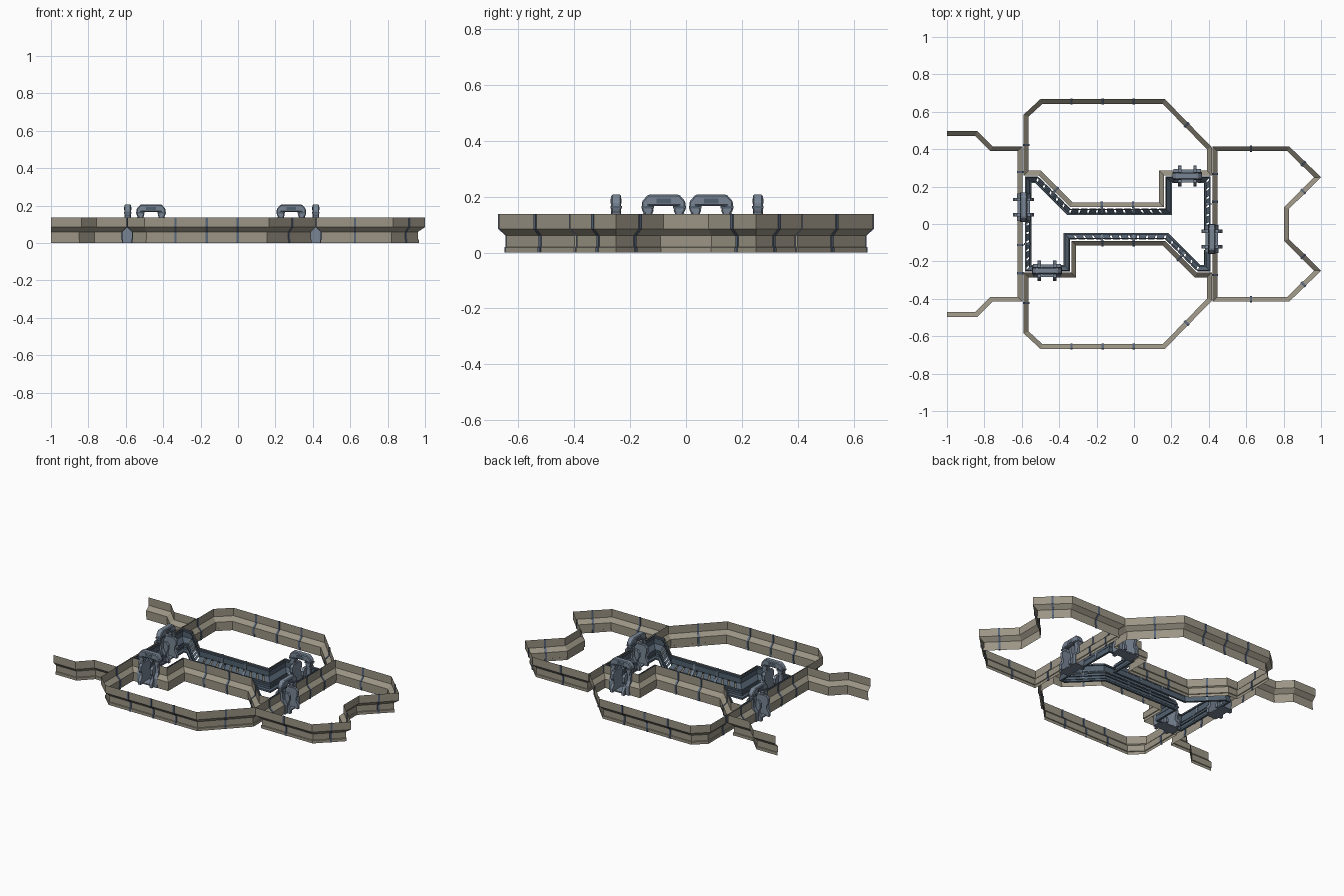
import bpy, bmesh, math
from mathutils import Vector, Matrix

if "Cube" in bpy.data.objects:
    bpy.data.objects.remove(bpy.data.objects["Cube"])


def material(name, rgb):
    m = bpy.data.materials.new(name)
    m.diffuse_color = (*rgb, 1)
    m.use_nodes = True
    m.node_tree.nodes["Principled BSDF"].inputs["Base Color"].default_value = m.diffuse_color
    return m


TAN = material("tan_panel", (0.33, 0.30, 0.235))
STEEL = material("blue_grey_steel", (0.19, 0.235, 0.30))
DARK = material("dark_steel", (0.085, 0.12, 0.16))
SEAM = material("seam_blue", (0.10, 0.135, 0.20))

# wall cross-section: (distance towards the room, height)
PROFILE = [(0, .137), (0, .085), (.026, .06), (.026, .02), (.022, .018), (.022, 0)]


def add_object(name, bm, mat):
    me = bpy.data.meshes.new(name)
    bm.to_mesh(me)
    bm.free()
    me.materials.append(mat)
    ob = bpy.data.objects.new(name, me)
    bpy.context.collection.objects.link(ob)
    return ob


def miters(path):
    """Inward (left) offset vector at every path point."""
    pts = [Vector(p) for p in path]
    nrm = []
    for a, b in zip(pts, pts[1:]):
        d = (b - a).normalized()
        nrm.append(Vector((-d.y, d.x)))
    out = [nrm[0]]
    for a, b in zip(nrm, nrm[1:]):
        out.append((a + b) / (1 + a.dot(b)))
    return pts, out + [nrm[-1]]


def sweep(bm, path, profile, closed=False, slots=False):
    pts, off = miters(path)
    rings = [[bm.verts.new((*(p + o * d), z)) for d, z in profile] for p, o in zip(pts, off)]
    n = len(profile)
    for i, (ra, rb) in enumerate(zip(rings, rings[1:])):
        length = (pts[i + 1] - pts[i]).length
        for j in range(n if closed else n - 1):
            k = (j + 1) % n
            if slots and j == 1 and length > .22:
                # slotted ledge: plates with small gaps
                count = int(length / .045)
                for c in range(count):
                    t0, t1 = c / count, (c + .78) / count
                    q = [ra[j].co.lerp(rb[j].co, t0), ra[k].co.lerp(rb[k].co, t0),
                         ra[k].co.lerp(rb[k].co, t1), ra[j].co.lerp(rb[j].co, t1)]
                    bm.faces.new([bm.verts.new(v) for v in q])
            else:
                bm.faces.new((ra[j], ra[k], rb[k], rb[j]))
    if closed:
        bm.faces.new(rings[0])
        bm.faces.new(rings[-1][::-1])


def wall(name, path, mat=TAN, slots=False):
    bm = bmesh.new()
    sweep(bm, path, PROFILE, slots=slots)
    add_object(name, bm, mat)
    # raised seam ribs between wall modules
    bm = bmesh.new()
    t = .004
    rib = [(d - t, z) for d, z in PROFILE] + [(d + t, z) for d, z in reversed(PROFILE)]
    for a, b in zip(path, path[1:]):
        a, b = Vector(a), Vector(b)
        length = (b - a).length
        if length < .2:
            continue
        step = (b - a).normalized() * .006
        n = max(2, round(length / .166))
        for i in range(1, n):
            c = a.lerp(b, i / n)
            sweep(bm, [c - step, c + step], rib, closed=True)
    if bm.verts:
        add_object(name + "_seams", bm, STEEL if mat is DARK else SEAM)
    else:
        bm.free()


def turn(path):
    """Half turn about the corridor centre."""
    return [(-.174 - x, -y) for x, y in path]


# inner edges shared (by half turn) between the two side rooms
inner = [(-.59, .26), (-.51, .26), (-.34, .09), (.161, .09), (.161, .26), (.235, .26)]
stub = [(.335, .26), (.416, .26)]
outer = [(.416, .41), (.165, .668), (-.5, .668), (-.59, .585)]
wall("back_room_wall", stub + outer + inner)
wall("front_room_wall", turn(stub) + [(x, -y) for x, y in reversed(outer)] + turn(inner))

# right room, with notched end
half = [(.42, -.415), (.83, -.415), (1.0, -.25), (.828, -.08)]
wall("right_room_wall", [(.42, -.13)] + half + [(x, -y) for x, y in reversed(half)] + [(.42, -.03)])

# left room, open at its outer end
arm = [(-1, -.497), (-.838, -.497), (-.757, -.415), (-.596, -.415)]
wall("left_room_wall_front", arm + [(-.596, .04)])
wall("left_room_wall_back", [(-.596, .14)] + [(x, -y) for x, y in reversed(arm)])

# central corridor: dark slotted walls with rails
long_side = [(.235, .254), (.168, .254), (.168, .083), (-.34, .083), (-.513, .254),
             (-.584, .254), (-.584, .14)]
corner = [(-.584, .04), (-.584, -.254), (-.515, -.254)]
RAILS = [[(.002, .132), (.002, .122), (.009, .122), (.009, .132)],
         [(.024, .05), (.024, .036), (.034, .036), (.034, .05)],
         [(.022, .016), (.022, 0), (.036, 0), (.036, .012)]]
for label, path in (("back", long_side), ("left", corner),
                    ("front", turn(long_side)), ("right", turn(corner))):
    wall("corridor_wall_" + label, path, DARK, slots=True)
    bm = bmesh.new()
    for r in RAILS:
        sweep(bm, path, r, closed=True)
    add_object("corridor_rails_" + label, bm, DARK)


def prism(bm, outline, axis, lo, hi):
    """Extrude a 2D outline (horizontal, z) along x or y."""
    def at(h, z, t):
        return (h, t, z) if axis == "y" else (t, h, z)
    a = [bm.verts.new(at(h, z, lo)) for h, z in outline]
    b = [bm.verts.new(at(h, z, hi)) for h, z in outline]
    bm.faces.new(a)
    bm.faces.new(b[::-1])
    for i in range(len(a)):
        j = (i + 1) % len(a)
        bm.faces.new((a[i], b[i], b[j], a[j]))


def mirrored(side):
    return side + [(-h, z) for h, z in reversed(side)]


def door_parts():
    # portal arch
    arch = bmesh.new()
    o = [(.07, 0), (.07, .14), (.078, .15), (.078, .182), (.056, .207)]
    i = [(.048, .167), (.036, .157), (.036, .15), (.04, .14), (.04, 0)]
    prism(arch, o + [(-h, z) for h, z in reversed(o)] + [(-h, z) for h, z in reversed(i)] + i,
          "y", -.018, .018)
    # jambs filling the gap between the walls, buttress fins and threshold
    jamb = bmesh.new()
    block = mirrored([(.036, 0), (.036, .06), (.02, .088), (.016, .14)])
    fin = mirrored([(.056, 0), (.056, .025), (.04, .05), (.04, .07), (.05, .088),
                    (.05, .115), (.036, .132), (.014, .132)])
    for s in (-1, 1):
        prism(jamb, block, "x", *sorted((s * .045, s * .074)))
        prism(jamb, fin, "x", *sorted((s * .032, s * .05)))
    prism(jamb, mirrored([(.034, 0), (.034, .008)]), "x", -.034, .034)
    # header inset and collars
    trim = bmesh.new()
    prism(trim, mirrored([(.026, .176), (.026, .194)]), "y", -.0195, .0195)
    for s in (-1, 1):
        prism(trim, mirrored([(.0205, .158), (.0205, .166)]), "x", *sorted((s * .034, s * .0795)))
    out = []
    for bm, name, mat in ((arch, "door_arch", STEEL), (jamb, "door_jambs", STEEL), (trim, "door_trim", DARK)):
        bmesh.ops.recalc_face_normals(bm, faces=bm.faces)
        ob = add_object(name, bm, mat)
        if bm is arch:
            mod = ob.modifiers.new("bevel", "BEVEL")
            mod.width, mod.segments = .006, 1
        out.append(ob)
    return out


for x, y, ang in ((-.59, .09, 90), (.416, -.08, 90), (.285, .257, 0), (-.465, -.25, 0)):
    for ob in door_parts():
        ob.matrix_world = Matrix.Translation((x, y, 0)) @ Matrix.Rotation(math.radians(ang), 4, "Z")
